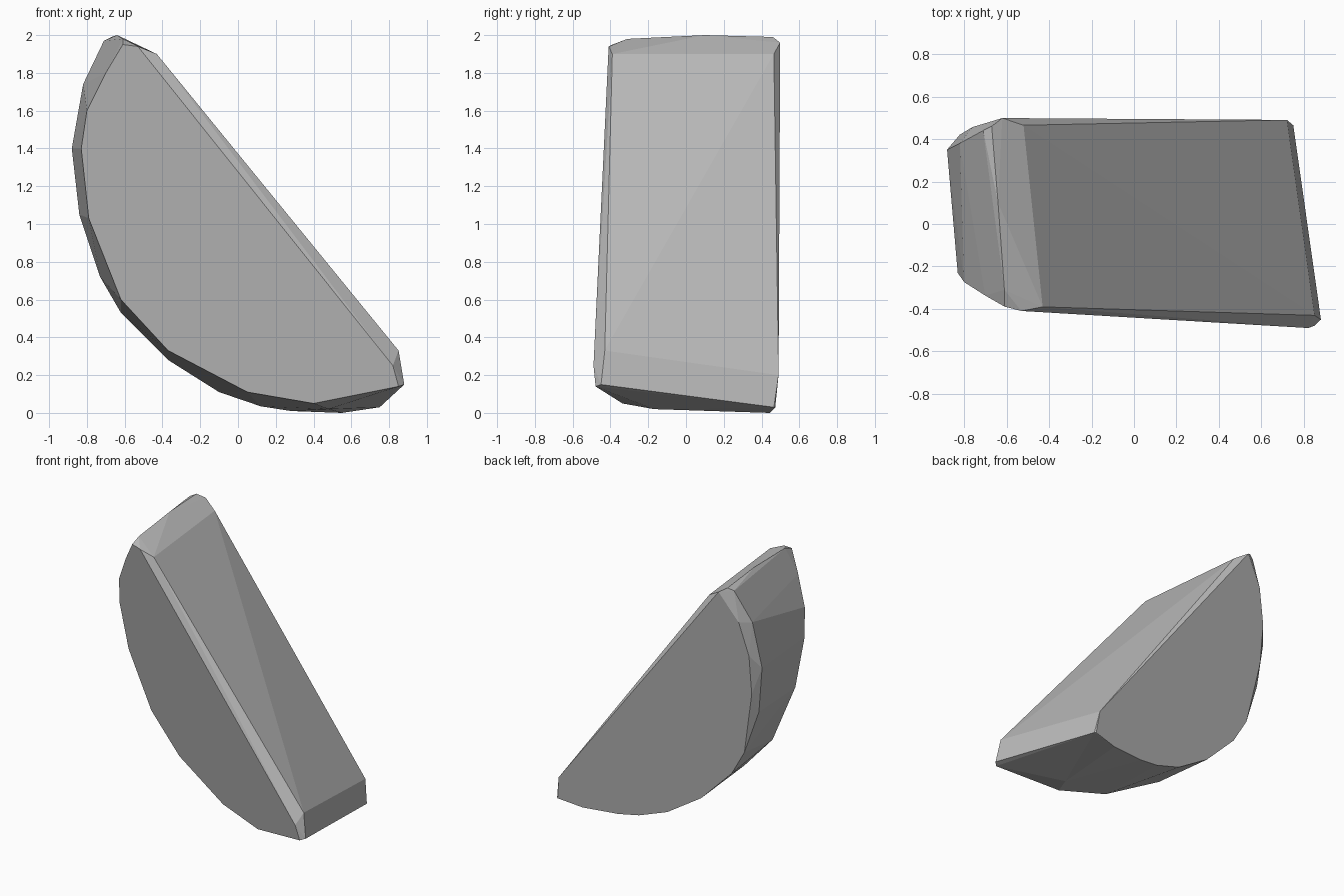
import bpy
import bmesh

if "Cube" in bpy.data.objects:
    bpy.data.objects.remove(bpy.data.objects["Cube"])

# Outlines as (x, z) pairs; each cap lies on its own tilted plane
FRONT_CAP = [(-0.61, 1.95), (-0.53, 1.94), (-0.48, 1.87), (0.82, 0.25), (0.85, 0.14),
             (0.4, 0.05), (0.05, 0.11), (-0.37, 0.33), (-0.62, 0.6), (-0.79, 1.03),
             (-0.83, 1.4), (-0.8, 1.6), (-0.7, 1.8)]
BACK_CAP = [(-0.62, 1.96), (-0.76, 1.75), (-0.82, 1.5), (-0.82, 1.2), (-0.73, 0.72),
            (-0.62, 0.53), (-0.37, 0.28), (-0.1, 0.11), (0.12, 0.035), (0.28, 0.01),
            (0.55, 0.0), (0.74, 0.03)]


def front_y(x, z):
    return -0.215 - 0.281 * x - 0.177 * z


def back_y(x, z):
    return 0.368 + 0.137 * x + 0.11 * z


points = [(x, front_y(x, z), z) for x, z in FRONT_CAP]
points += [(x, back_y(x, z), z) for x, z in BACK_CAP]
# Bevelled corners of the long flat side
points += [(-0.43, -0.39, 1.9), (0.85, -0.43, 0.33), (-0.52, 0.465, 1.9), (0.72, 0.49, 0.2)]
# Narrow lower end
points += [(0.88, -0.45, 0.15), (0.75, 0.465, 0.03), (0.48, -0.17, 0.02)]
# Top ridge
points += [(-0.61, -0.31, 1.98), (-0.64, 0.1, 2.0), (-0.67, 0.46, 1.99), (-0.71, 0.44, 1.97)]
# Widest part of the curved rim
points += [(-0.82, 0.38, 1.74), (-0.88, 0.35, 1.4), (-0.84, 0.33, 1.05)]

# Half-round chunk as one convex body
bm = bmesh.new()
for p in points:
    bm.verts.new(p)
hull = bmesh.ops.convex_hull(bm, input=bm.verts)
loose = {v for v in hull["geom_interior"] + hull["geom_unused"]
         if isinstance(v, bmesh.types.BMVert)}
bmesh.ops.delete(bm, geom=list(loose), context="VERTS")
bmesh.ops.dissolve_limit(bm, angle_limit=0.02, verts=bm.verts, edges=bm.edges)
bmesh.ops.recalc_face_normals(bm, faces=bm.faces)

mesh = bpy.data.meshes.new("half_round_chunk")
bm.to_mesh(mesh)
bm.free()
body = bpy.data.objects.new("half_round_chunk", mesh)
bpy.context.collection.objects.link(body)

grey = bpy.data.materials.new("stone grey")
grey.diffuse_color = (0.5, 0.5, 0.5, 1.0)
grey.use_nodes = True
grey.node_tree.nodes["Principled BSDF"].inputs["Base Color"].default_value = grey.diffuse_color
mesh.materials.append(grey)
